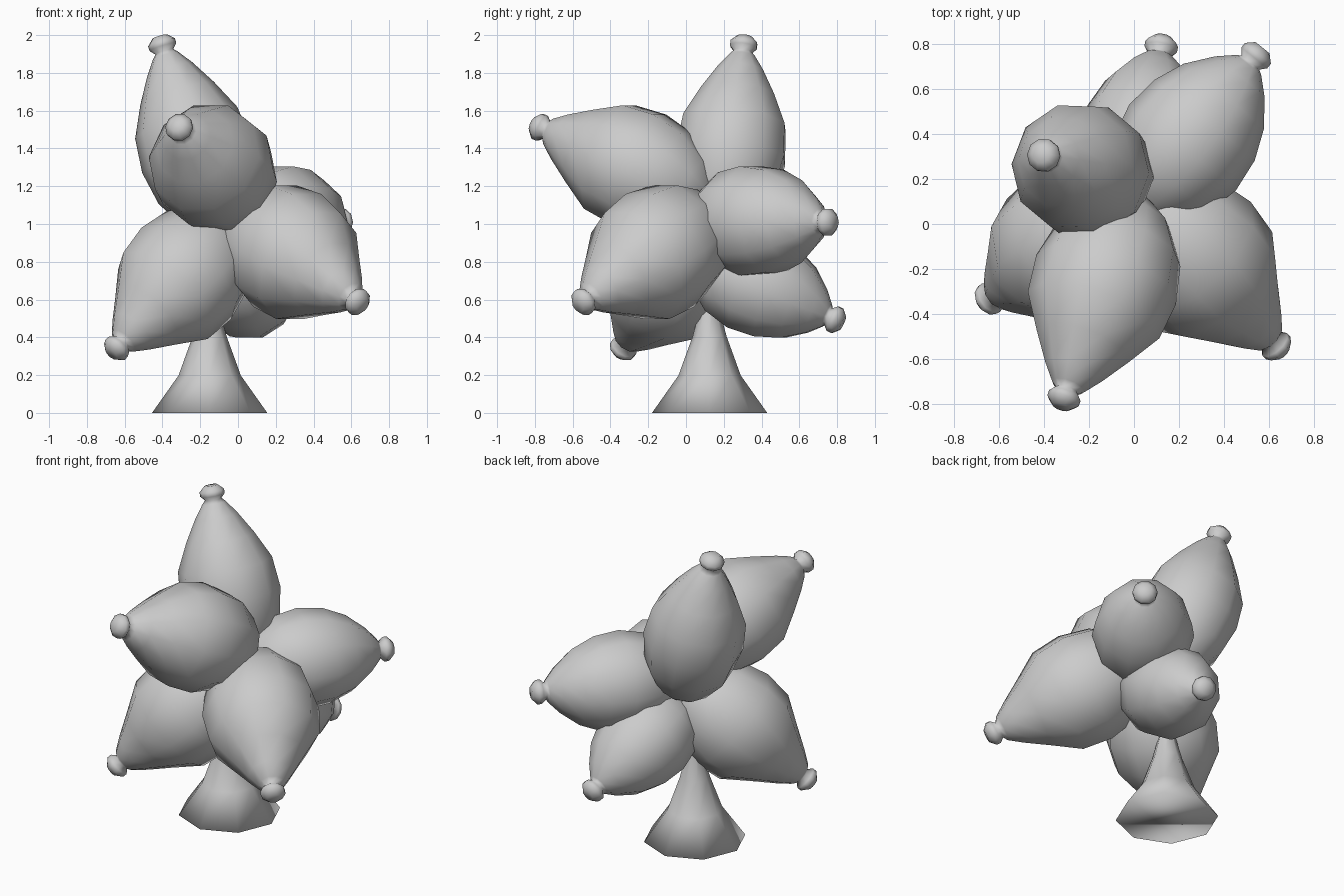
import bpy, bmesh, math
from mathutils import Vector

if "Cube" in bpy.data.objects:
    bpy.data.objects.remove(bpy.data.objects["Cube"])

def lathe(name, start, end, profile, sides):
    """Spin (distance fraction, radius) points around the line start-end."""
    start, end = Vector(start), Vector(end)
    axis = end - start
    rot = axis.to_track_quat('Z', 'Y')
    bm = bmesh.new()
    rings = []
    for t, r in profile:
        rings.append([bm.verts.new(start + axis * t + rot @ Vector((
            r * math.cos(2 * math.pi * i / sides),
            r * math.sin(2 * math.pi * i / sides), 0))) for i in range(sides)])
    for a, b in zip(rings, rings[1:]):
        for i in range(sides):
            j = (i + 1) % sides
            bm.faces.new((a[i], a[j], b[j], b[i]))
    bm.faces.new(rings[0][::-1])
    bm.faces.new(rings[-1])
    for f in bm.faces:
        f.smooth = True
    me = bpy.data.meshes.new(name)
    bm.to_mesh(me)
    bm.free()
    ob = bpy.data.objects.new(name, me)
    bpy.context.collection.objects.link(ob)
    return ob

# Balloon lobes radiating from the middle: root, tip, fatness, fullness near the tip
lobes = {
    "top_lobe": ((-0.10, 0.19, 0.97), (-0.40, 0.305, 1.945), .85, .9),
    "front_lobe": ((0.0, 0.10, 1.14), (-0.31, -0.77, 1.51), .96, .87),
    "left_lobe": ((-0.03, 0.09, 1.0), (-0.64, -0.33, 0.345), 1, .84),
    "right_lobe": ((0.015, 0.13, 1.04), (0.63, -0.54, 0.59), 1, .84),
    "back_right_lobe": ((0.0, 0.07, 1.02), (0.54, 0.745, 1.01), 1.02, 1),
    "back_lobe": ((-0.03, 0.05, 0.835), (0.12, 0.785, 0.495), 1, 1),
}
body = [(-.03, .06), (.07, .20), (.22, .305), (.40, .345), (.58, .325),
        (.74, .26), (.87, .16), (.945, .08)]
knob = [(-.035, .05), (-.008, .074), (.018, .074), (.05, .04)]
for name, (root, tip, fat, full) in lobes.items():
    length = (Vector(tip) - Vector(root)).length
    profile = [(t, r * length * fat * (full if .7 < t < .9 else 1)) for t, r in body]
    profile += [(1 + d / length, r) for d, r in knob]
    lathe(name, root, tip, profile, 10)

# Flared foot running up into the cluster
lathe("foot", (-0.15, 0.125, 0), (-0.15, 0.125, 0.9),
      [(0, .305), (.22, .165), (.45, .09), (.7, .03), (1, .02)], 8)
